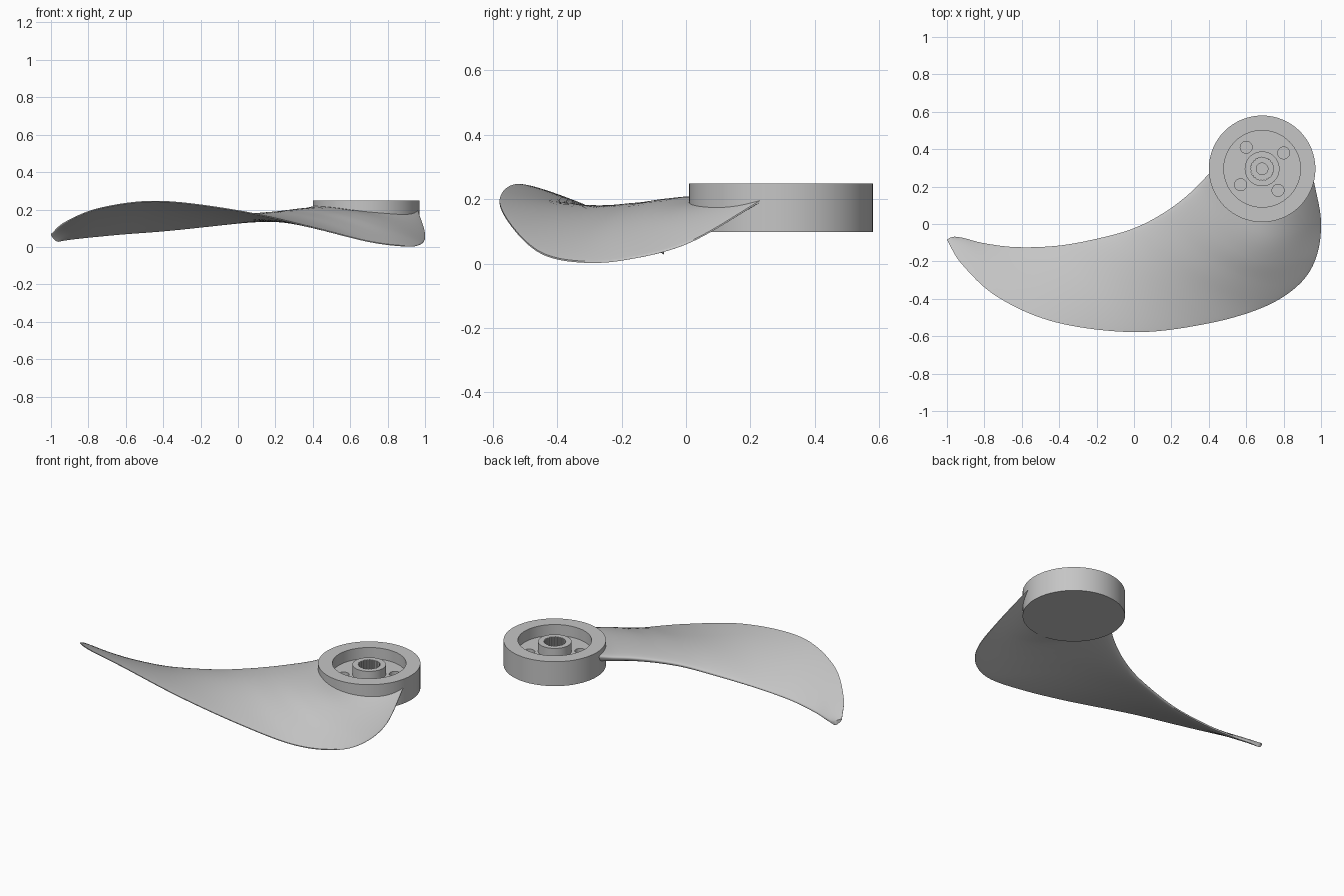
import bpy, bmesh, math
from mathutils import Vector

cube = bpy.data.objects.get("Cube")
if cube:
    bpy.data.objects.remove(cube, do_unlink=True)

grey = bpy.data.materials.new("light_grey")
grey.use_nodes = True
grey.diffuse_color = (0.56, 0.56, 0.56, 1)
grey.node_tree.nodes["Principled BSDF"].inputs["Base Color"].default_value = (0.56, 0.56, 0.56, 1)

HUB = Vector((0.685, 0.295, 0))


def make_object(name, bm):
    bmesh.ops.recalc_face_normals(bm, faces=bm.faces)
    mesh = bpy.data.meshes.new(name)
    bm.to_mesh(mesh)
    bm.free()
    mesh.materials.append(grey)
    obj = bpy.data.objects.new(name, mesh)
    bpy.context.collection.objects.link(obj)
    return obj


def smooth(obj, degrees):
    bpy.ops.object.select_all(action='DESELECT')
    obj.select_set(True)
    bpy.context.view_layer.objects.active = obj
    bpy.ops.object.shade_smooth_by_angle(angle=math.radians(degrees))


def prism(name, center, radius, bottom, top, sides, tooth=0.0):
    """Upright cylinder; a tooth depth turns its rim into splines."""
    bm = bmesh.new()
    rim = []
    for i in range(sides):
        a = math.tau * i / sides
        r = radius - (tooth if i % 4 > 1 else 0)
        rim.append(bm.verts.new((center.x + r * math.cos(a), center.y + r * math.sin(a), bottom)))
    base = bm.faces.new(rim)
    side = bmesh.ops.extrude_face_region(bm, geom=[base])
    verts = [v for v in side["geom"] if isinstance(v, bmesh.types.BMVert)]
    bmesh.ops.translate(bm, verts=verts, vec=(0, 0, top - bottom))
    return make_object(name, bm)


def cut(target, cutter):
    cutter.hide_render = True
    mod = target.modifiers.new("cut", 'BOOLEAN')
    mod.operation = 'DIFFERENCE'
    mod.solver = 'EXACT'
    mod.object = cutter
    bpy.context.view_layer.objects.active = target
    bpy.ops.object.modifier_apply(modifier=mod.name)
    bpy.data.objects.remove(cutter, do_unlink=True)


# Hub: turned ring with a recess and a raised central boss
profile = [(0, 0.098), (0.285, 0.098), (0.285, 0.248), (0.205, 0.248),
           (0.205, 0.18), (0.093, 0.18), (0.093, 0.24), (0, 0.24)]
bm = bmesh.new()
points = [bm.verts.new((HUB.x + r, HUB.y, z)) for r, z in profile]
edges = [bm.edges.new(pair) for pair in zip(points, points[1:])]
bmesh.ops.spin(bm, geom=points + edges, cent=HUB, axis=(0, 0, 1),
               angle=math.tau, steps=64, use_duplicate=False)
bmesh.ops.remove_doubles(bm, verts=bm.verts, dist=1e-4)
hub = make_object("hub", bm)

# Splined bore, centre hole and four bolt holes
cut(hub, prism("bore_cutter", HUB, 0.062, 0.16, 0.3, 96, 0.004))
cut(hub, prism("centre_cutter", HUB, 0.031, 0.125, 0.3, 32))
for k in range(4):
    a = math.radians(36.5 + 90 * k)
    spot = HUB + Vector((math.cos(a), math.sin(a), 0)) * 0.143
    cut(hub, prism("bolt_cutter", spot, 0.032, 0.13, 0.2, 24))
smooth(hub, 30)

# Blade guide curves from root to tip, and thickness at each station
inner = [(.42, .29, .215), (.35, .215, .197), (.27, .14, .186), (.16, .06, .17), (.03, -.01, .15),
         (-.12, -.06, .125), (-.38, -.113, .093), (-.62, -.124, .073), (-.80, -.103, .056),
         (-.91, -.075, .045), (-.955, -.068, .04)]
middle = [(.68, .04, .165), (.66, -.08, .157), (.58, -.17, .15), (.47, -.22, .15), (.32, -.26, .158),
          (.10, -.29, .168), (-.19, -.335, .174), (-.51, -.32, .174), (-.75, -.235, .138),
          (-.90, -.135, .09), (-.98, -.072, .055)]
outer = [(.96, .24, .20), (1.0, .01, .067), (.97, -.19, .014), (.87, -.335, .007), (.68, -.45, .034),
         (.38, -.535, .11), (0, -.578, .195), (-.42, -.525, .245), (-.73, -.39, .21),
         (-.92, -.215, .135), (-1.0, -.085, .068)]
thick = [.095, .08, .07, .058, .048, .038, .028, .024, .022, .022, .022]


def spline(p, t):
    """Catmull-Rom point at parameter t along p."""
    n = len(p) - 1
    i = min(int(t), n - 1)
    f = t - i
    b, c = Vector(p[i]), Vector(p[i + 1])
    a = Vector(p[i - 1]) if i else 2 * b - c
    d = Vector(p[i + 2]) if i + 2 <= n else 2 * c - b
    return 0.5 * (2 * b + (c - a) * f + (2 * a - 5 * b + 4 * c - d) * f ** 2
                  + (3 * b - a - 3 * c + d) * f ** 3)


# Blade: lofted skin of lens-shaped sections, fullest near the inner edge
ROWS, COLS = 100, 28
bm = bmesh.new()
rings = []
for row in range(ROWS + 1):
    t = (len(inner) - 1) * row / ROWS
    p, m, q = spline(inner, t), spline(middle, t), spline(outer, t)
    i = min(int(t), len(thick) - 2)
    depth = thick[i] + (thick[i + 1] - thick[i]) * (t - i)
    top, under = [], []
    for col in range(COLS + 1):
        u = (1 - math.cos(math.pi * col / COLS)) / 2
        s = p * (1 - u) * (1 - 2 * u) + m * 4 * u * (1 - u) + q * u * (2 * u - 1)
        lens = 0.005 + depth * max(0, math.sin(math.pi * u ** 0.6)) ** 0.7
        top.append(bm.verts.new(s + Vector((0, 0, 0.3 * lens))))
        under.append(bm.verts.new(s - Vector((0, 0, 0.7 * lens))))
    rings.append(top + under[::-1])
for a, b in zip(rings, rings[1:]):
    for k in range(len(a)):
        n = (k + 1) % len(a)
        bm.faces.new((a[k], a[n], b[n], b[k]))
for ring in (rings[0], rings[-1]):
    for k in range(COLS):
        bm.faces.new((ring[k], ring[k + 1], ring[-k - 2], ring[-k - 1]))
blade = make_object("blade", bm)
smooth(blade, 50)
